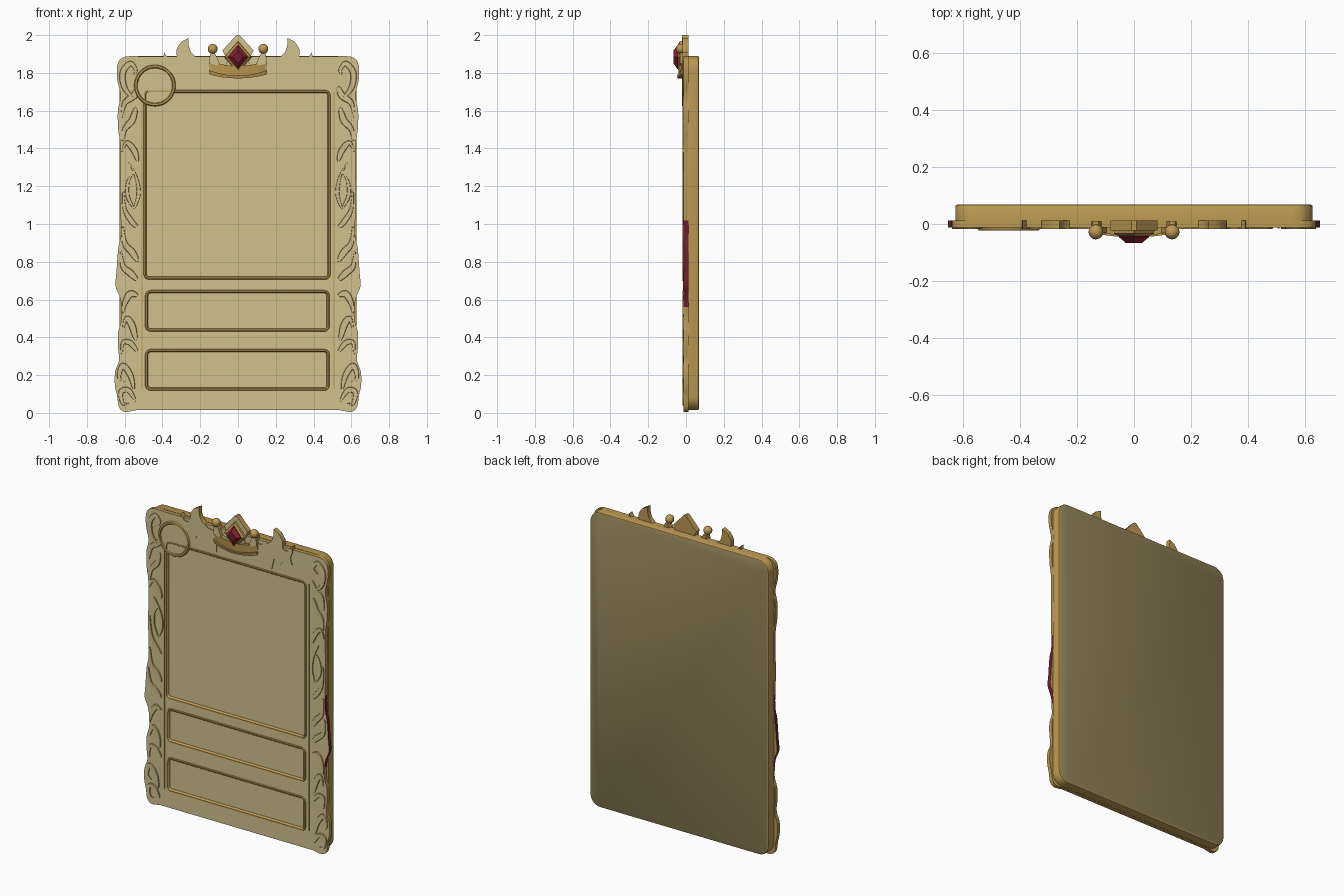
import bpy, bmesh, math
from math import sin, cos, pi
from mathutils import Vector

if "Cube" in bpy.data.objects:
    bpy.data.objects.remove(bpy.data.objects["Cube"])


def material(name, r, g, b):
    m = bpy.data.materials.new(name)
    m.use_nodes = True
    m.diffuse_color = (r, g, b, 1)
    m.node_tree.nodes["Principled BSDF"].inputs["Base Color"].default_value = (r, g, b, 1)
    return m


PALE = material("pale gold", 0.64, 0.53, 0.27)
GOLD = material("rich gold", 0.50, 0.32, 0.085)
DULL = material("dull brown", 0.30, 0.23, 0.105)
RED = material("ruby", 0.25, 0.015, 0.028)
DARK = material("dark ruby", 0.17, 0.012, 0.025)
made = []


def finish(name, bm, mats, rule=None):
    """Turn a bmesh into an object and colour its faces by a rule."""
    bmesh.ops.recalc_face_normals(bm, faces=bm.faces)
    mesh = bpy.data.meshes.new(name)
    bm.to_mesh(mesh)
    bm.free()
    ob = bpy.data.objects.new(name, mesh)
    bpy.context.collection.objects.link(ob)
    for m in mats:
        mesh.materials.append(m)
    if rule:
        paint(ob, rule)
    made.append(ob)
    return ob


def paint(ob, rule):
    for p in ob.data.polygons:
        p.material_index = rule(p.normal, p.center)


def front_rule(n, c):
    return 0 if n.y < -0.9 else 1


def loft(name, loops, mats, rule=None, caps=(True, True), closed=True):
    """Skin a stack of equal-length loops of 3D points."""
    bm = bmesh.new()
    rows = [[bm.verts.new(p) for p in loop] for loop in loops]
    n = len(rows[0])
    for a, b in zip(rows, rows[1:]):
        for i in range(n if closed else n - 1):
            j = (i + 1) % n
            bm.faces.new((a[i], a[j], b[j], b[i]))
    for row, cap in zip((rows[0], rows[-1]), caps):
        if cap:
            bm.faces.new(row)
    return finish(name, bm, mats, rule)


def prism(name, pts, y0, y1, mats=(PALE, GOLD), rule=front_rule):
    return loft(name, [[(x, y, z) for x, z in pts] for y in (y0, y1)], mats, rule)


def smooth(pts, steps=5):
    """Open Catmull-Rom curve through the points."""
    p = [Vector(q) for q in [pts[0], *pts, pts[-1]]]
    out = []
    for a, b, c, d in zip(p, p[1:], p[2:], p[3:]):
        for k in range(steps):
            t = k / steps
            out.append(0.5 * (2 * b + (c - a) * t + (2 * a - 5 * b + 4 * c - d) * t * t
                              + (3 * b - a - 3 * c + d) * t ** 3))
    return out + [p[-1]]


def mirrored(pts):
    """Close a +x half outline with its mirror image."""
    return [(x, z) for x, z in pts] + [(-x, z) for x, z in reversed(pts)]


def round_rect(x0, x1, z0, z1, r, inset=0):
    pts = []
    r2 = max(r - inset, 0.004)
    for k, (cx, cz) in enumerate([(x1, z1), (x0, z1), (x0, z0), (x1, z0)]):
        sx, sz = (1 if cx == x1 else -1), (1 if cz == z1 else -1)
        for i in range(7):
            a = (k + i / 6) * pi / 2
            pts.append((cx - sx * (inset + r2) + r2 * cos(a),
                        cz - sz * (inset + r2) + r2 * sin(a)))
    return pts


def circle(cx, cz, r, n=48):
    return [(cx + r * cos(2 * pi * i / n), cz + r * sin(2 * pi * i / n)) for i in range(n)]


# Backing slab with a softened rear edge
slab = [(0, 0.012), (0, 0.062), (0.002, 0.066), (0.006, 0.068)]
loft("backing_slab",
     [[(x, y, z) for x, z in round_rect(-0.628, 0.628, 0.015, 1.89, 0.07, i)] for i, y in slab],
     (DULL, GOLD), lambda n, c: 0 if n.y > 0.9 else 1)

# Ornate front frame with a wavy silhouette
side = smooth([(0.54, 0.014), (0.60, 0.006), (0.63, 0.03), (0.64, 0.09), (0.652, 0.15),
               (0.65, 0.22), (0.63, 0.28), (0.636, 0.36), (0.634, 0.43), (0.616, 0.50),
               (0.622, 0.60), (0.648, 0.67), (0.644, 0.74), (0.634, 0.87), (0.620, 0.95),
               (0.624, 1.15), (0.622, 1.40), (0.634, 1.50), (0.636, 1.60), (0.622, 1.68),
               (0.64, 1.77), (0.636, 1.85), (0.60, 1.885), (0.52, 1.888)])
frame = prism("front_frame", mirrored([tuple(p) for p in side]), -0.012, 0.012)

# Recessed windows with raised rims
windows = {"picture": (-0.50, 0.49, 0.705, 1.71), "upper_text": (-0.492, 0.486, 0.43, 0.65),
           "lower_text": (-0.492, 0.486, 0.118, 0.338)}
rim = [(0, -0.011), (0.003, -0.018), (0.010, -0.018), (0.015, -0.012), (0.017, 0.0)]
bpy.context.view_layer.objects.active = frame
for name, box in windows.items():
    cutter = prism("cutter", round_rect(*box, 0.03, 0.013), -0.05, -0.003)
    made.remove(cutter)
    mod = frame.modifiers.new("recess", "BOOLEAN")
    mod.operation, mod.solver, mod.object = "DIFFERENCE", "EXACT", cutter
    bpy.ops.object.modifier_apply(modifier=mod.name)
    bpy.data.objects.remove(cutter)
    loft(name + "_rim", [[(x, y, z) for x, z in round_rect(*box, 0.03, i)] for i, y in rim],
         (GOLD,), caps=(False, False))


# The outer edge of the frame is ruby at mid height
def frame_rule(n, c):
    if abs(n.x) > 0.5 and abs(c.x) > 0.6 and 0.55 < c.z < 1.03:
        return 2
    return front_rule(n, c)


frame.data.materials.append(DARK)
paint(frame, frame_rule)

# Round medallion at the picture corner
MX, MZ = -0.44, 1.733
prism("medallion_disc", circle(MX, MZ, 0.105), -0.016, 0.005)
ring = [(0.110, 0.0), (0.110, -0.016), (0.106, -0.022), (0.096, -0.022), (0.091, -0.015)]
loft("medallion_ring", [[(x, y, z) for x, z in circle(MX, MZ, r)] for r, y in ring],
     (GOLD,), caps=(False, False))


def leaf(name, path, width):
    """Tapered ridge following a path, on both sides of the frame."""
    pts = smooth(path, 6)
    for label, s in (("left", 1), ("right", -1)):
        rows = []
        for i, p in enumerate(pts):
            d = (pts[min(i + 1, len(pts) - 1)] - pts[max(i - 1, 0)]).normalized()
            t = i / (len(pts) - 1)
            w = width * (0.08 + sin(pi * t ** 0.7))
            rows.append([(s * (p.x - d.y * w * k), y, p.y + d.x * w * k)
                         for k, y in ((-1, -0.010), (-0.8, -0.017), (0.8, -0.018), (1, -0.010))])
        loft(f"{label}_{name}", rows, (PALE, GOLD), lambda n, c: 0 if n.y < -0.7 else 1,
             caps=(False, False), closed=False)


# Carved foliage down the side strips
foliage = [
    ([(0.55, 1.66), (0.60, 1.72), (0.61, 1.80), (0.57, 1.85), (0.54, 1.81), (0.57, 1.78)], 0.016),
    ([(0.53, 1.73), (0.55, 1.68), (0.60, 1.64), (0.615, 1.56)], 0.018),
    ([(0.54, 1.62), (0.56, 1.55), (0.60, 1.50), (0.61, 1.43)], 0.018),
    ([(0.53, 1.33), (0.55, 1.39), (0.59, 1.43), (0.615, 1.38)], 0.016),
    ([(0.55, 1.08), (0.526, 1.16), (0.54, 1.25), (0.58, 1.33)], 0.010),
    ([(0.55, 1.08), (0.585, 1.15), (0.58, 1.23), (0.545, 1.28)], 0.010),
    ([(0.53, 0.98), (0.56, 1.01), (0.60, 1.08), (0.61, 1.20)], 0.014),
    ([(0.53, 0.80), (0.56, 0.85), (0.60, 0.90), (0.61, 1.00)], 0.018),
    ([(0.53, 0.70), (0.57, 0.74), (0.61, 0.78), (0.62, 0.87)], 0.018),
    ([(0.53, 0.62), (0.57, 0.63), (0.60, 0.58), (0.61, 0.52)], 0.018),
    ([(0.54, 0.38), (0.56, 0.46), (0.59, 0.50), (0.61, 0.44)], 0.018),
    ([(0.53, 0.32), (0.57, 0.37), (0.61, 0.37), (0.615, 0.30)], 0.014),
    ([(0.55, 0.12), (0.57, 0.20), (0.61, 0.25), (0.63, 0.19), (0.60, 0.16)], 0.016),
    ([(0.54, 0.06), (0.58, 0.12), (0.62, 0.11), (0.61, 0.05), (0.58, 0.05)], 0.014),
]
for i, (path, width) in enumerate(foliage, 1):
    leaf(f"leaf_{i}", path, width)

# Thin fillets, flame wings and leaf tips beside the crown
wing_half = ([(0.14, 1.73), (0.14, 1.865), (0.18, 1.865)]
             + [tuple(p) for p in smooth([(0.20, 1.87), (0.245, 1.905), (0.262, 1.95), (0.262, 1.985)])]
             + [tuple(p) for p in smooth([(0.30, 1.965), (0.325, 1.925), (0.325, 1.885), (0.345, 1.87),
                                          (0.37, 1.88), (0.392, 1.91)])]
             + [tuple(p) for p in smooth([(0.395, 1.87), (0.38, 1.83), (0.39, 1.79), (0.34, 1.80),
                                          (0.30, 1.77), (0.27, 1.80), (0.25, 1.73)])])
for label, s in (("left", 1), ("right", -1)):
    prism(label + "_flame_wing", [(s * x, z) for x, z in wing_half], -0.018, 0.012)
    prism(label + "_fillet", [(s * x, z) for x, z in
                              [(0.505, 0.13), (0.512, 0.13), (0.512, 1.70), (0.505, 1.70)]],
          -0.016, 0.0, (GOLD,), None)

# Crown: centre spike, diamond setting, curved band and beaded points
prism("crown_spike", mirrored([(0.10, 1.80), (0.055, 1.86), (0.082, 1.92), (0.008, 2.0)]),
      -0.022, 0.012)


def diamond(k, y, cz=1.884):
    return [(0.056 * k, y, cz), (0, y, cz + 0.066 * k), (-0.056 * k, y, cz), (0, y, cz - 0.066 * k)]


loft("gem_setting", [diamond(1.3, -0.015), diamond(1.25, -0.034), diamond(1.0, -0.042)], (GOLD,))
loft("gem", [diamond(0.95, -0.038), diamond(0.95, -0.046), diamond(0.5, -0.067)],
     (RED, DARK), lambda n, c: 0 if n.y > -0.95 else 1)


def band(name, low, high, depth):
    rows = []
    for i in range(17):
        t = i / 8 - 1
        x, y = 0.15 * t, depth + 0.018 * t * t
        z0, z1 = low + 0.02 * t * t, high + 0.03 * t * t
        rows.append([(x, 0.005, z0), (x, y, z0), (x * 1.03, y - 0.003, z1), (x * 1.03, 0.005, z1)])
    loft(name, rows, (GOLD,))


band("crown_band", 1.785, 1.836, -0.038)
band("crown_lower_trim", 1.771, 1.785, -0.044)
for label, s in (("left", 1), ("right", -1)):
    prism(label + "_crown_point", [(s * x, z) for x, z in
                                   [(0.09, 1.835), (0.155, 1.85), (0.145, 1.91), (0.125, 1.91)]],
          -0.032, 0.008)
    bm = bmesh.new()
    bmesh.ops.create_uvsphere(bm, u_segments=20, v_segments=12, radius=0.026)
    bmesh.ops.translate(bm, verts=bm.verts, vec=(s * 0.134, -0.028, 1.927))
    finish(label + "_crown_bead", bm, (GOLD,))

# Smooth shading with sharp edges kept
bpy.ops.object.select_all(action="DESELECT")
for ob in made:
    ob.select_set(True)
bpy.context.view_layer.objects.active = frame
bpy.ops.object.shade_smooth_by_angle(angle=math.radians(35))
